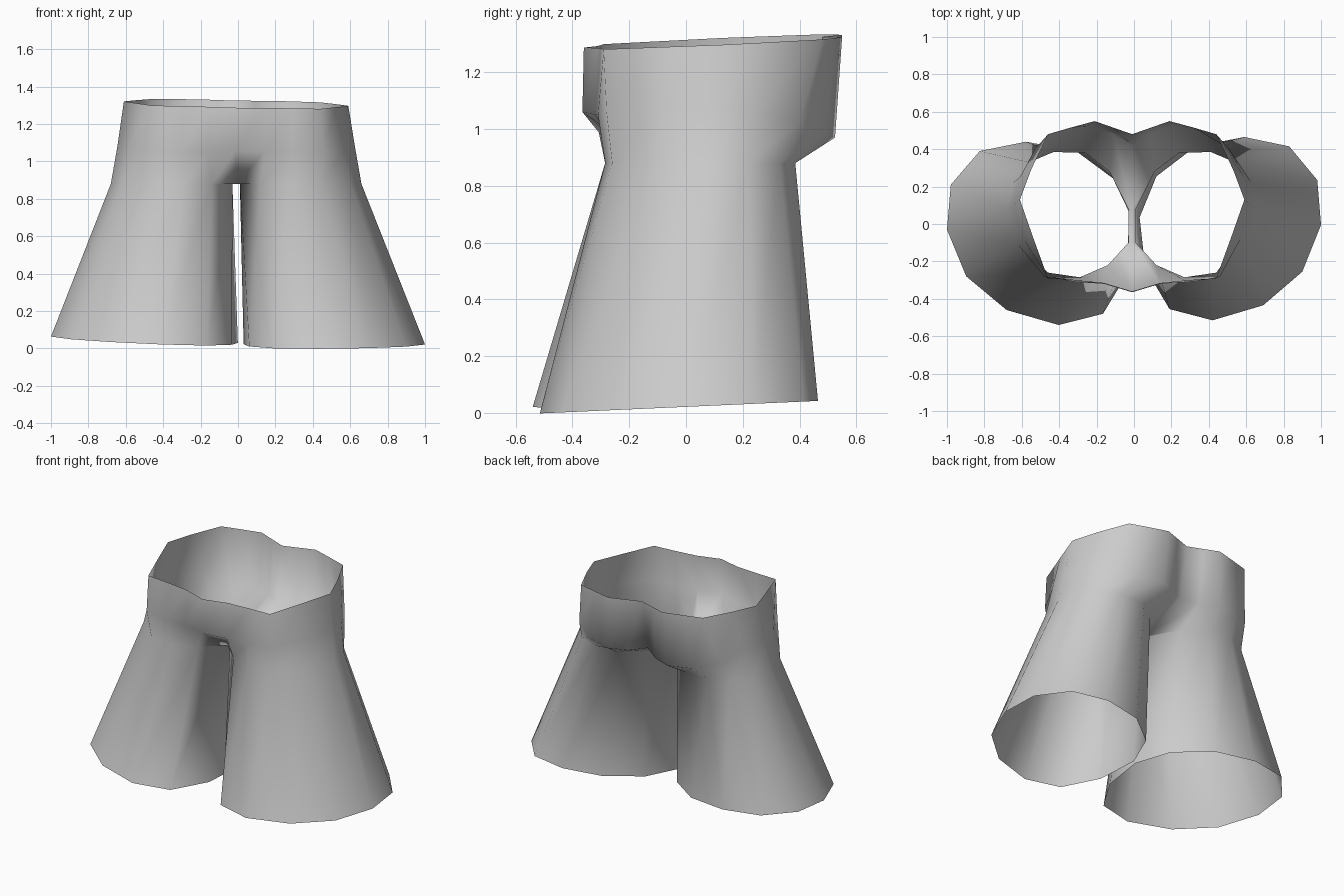
import bpy
import bmesh

if "Cube" in bpy.data.objects:
    bpy.data.objects.remove(bpy.data.objects["Cube"])

# Half outlines (x, y): outer side, round the back, inner thigh, round the front
HEM = [(1, -.02), (.98, .22), (.83, .4), (.59, .45), (.33, .4), (.12, .24),
       (.03, .02), (.06, -.25), (.19, -.47), (.42, -.53), (.69, -.45), (.9, -.27)]
THIGH = [(.67, .08), (.64, .22), (.55, .33), (.42, .385), (.25, .38), (.12, .28),
         (.02, .08), (.02, -.1), (.13, -.22), (.28, -.285), (.45, -.26), (.61, -.11)]

# Torso outlines run from the back centre round the side to the front centre
HIP = [(0, .42, .99), (.1, .48, .97), (.22, .525, .97), (.38, .49, .98), (.52, .4, 1.02),
       (.6, .25, 1.06), (.635, .1, 1.08), (.58, -.08, 1.07), (.47, -.28, 1.06),
       (.3, -.31, 1.05), (.15, -.32, 1.05), (0, -.365, 1.06)]
WAIST = [(0, .48), (.1, .515), (.2, .55), (.33, .515), (.45, .48), (.54, .29),
         (.6, .13), (.53, -.07), (.45, -.29), (.3, -.3), (.15, -.315), (0, -.36)]
# Thigh points lying below the torso points, back to front
OUTER = [5, 4, 3, 2, 1, 0, 11, 10, 9, 8]
CROTCH_Z = .88


def hem_point(x, y, side):
    """Trouser hem, slightly tilted and uneven between the legs."""
    if side > 0:
        return x, y + .015, .022 + .045 * y
    px = -x + .03 * (1 - x)
    return px, y - .01, .047 + .042 * y - .035 * (px + .5)


def waist_point(x, y, side):
    px = side * x - .01
    return px, y, 1.303 - .02 * px + .045 * y


def build_side(bm, side):
    """One leg and its half of the torso."""
    hem = [bm.verts.new(hem_point(x, y, side)) for x, y in HEM]
    thigh = [bm.verts.new((side * x - .01, y, CROTCH_Z)) for x, y in THIGH]
    hip = [bm.verts.new((side * x - .01, y, z)) for x, y, z in HIP]
    waist = [bm.verts.new(waist_point(x, y, side)) for x, y in WAIST]
    crotch_back = bm.verts.new((-.01, .08, CROTCH_Z))
    crotch_front = bm.verts.new((-.01, -.1, CROTCH_Z))

    def face(*verts):
        bm.faces.new(verts if side > 0 else verts[::-1])

    # Leg tube
    for i in range(len(HEM)):
        j = (i + 1) % len(HEM)
        face(hem[i], hem[j], thigh[j], thigh[i])
    # Waistband area
    for i in range(len(HIP) - 1):
        face(hip[i + 1], hip[i], waist[i], waist[i + 1])
    # Seat and hips
    for i in range(len(OUTER) - 1):
        face(thigh[OUTER[i + 1]], thigh[OUTER[i]], hip[i + 1], hip[i + 2])
    # Crotch
    face(thigh[5], crotch_back, hip[0], hip[1])
    face(thigh[5], thigh[6], crotch_back)
    face(crotch_front, thigh[8], hip[-2], hip[-1])
    face(thigh[8], crotch_front, thigh[7])
    face(thigh[6], thigh[7], crotch_front, crotch_back)


bm = bmesh.new()
for side in (1, -1):
    build_side(bm, side)
bmesh.ops.remove_doubles(bm, verts=bm.verts, dist=.001)
for f in bm.faces:
    f.smooth = True
mesh = bpy.data.meshes.new("trousers")
bm.to_mesh(mesh)
bm.free()
trousers = bpy.data.objects.new("trousers", mesh)
bpy.context.collection.objects.link(trousers)

# Plain grey cloth
cloth = bpy.data.materials.new("grey_cloth")
cloth.use_nodes = True
grey = (.6, .6, .6, 1)
cloth.diffuse_color = grey
cloth.node_tree.nodes["Principled BSDF"].inputs["Base Color"].default_value = grey
mesh.materials.append(cloth)
